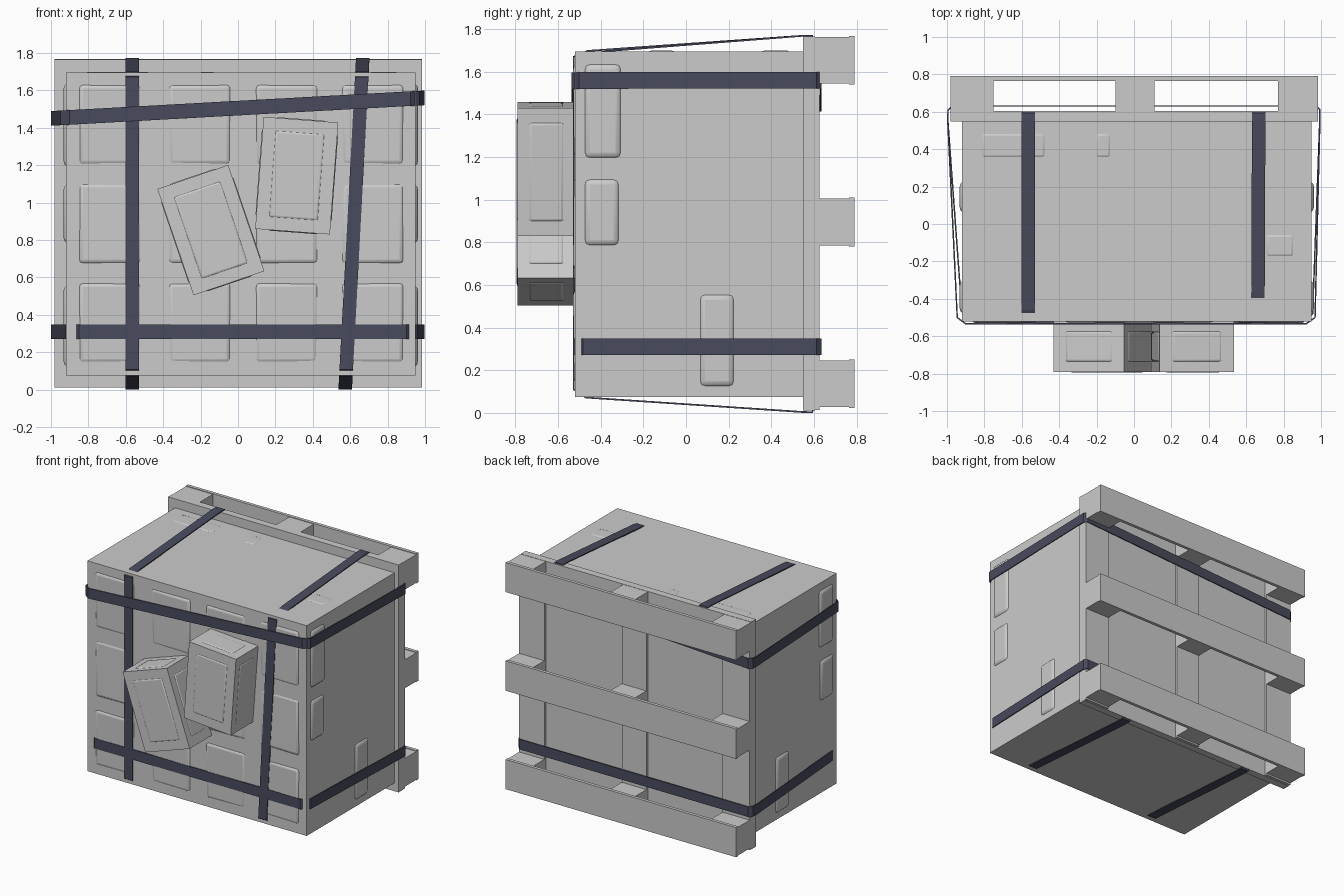
import bpy, math
from mathutils import Vector

if "Cube" in bpy.data.objects:
    bpy.data.objects.remove(bpy.data.objects["Cube"])

strap_mat = bpy.data.materials.new("strap_blue")
strap_mat.diffuse_color = (0.065, 0.07, 0.11, 1)
strap_mat.use_nodes = True
strap_mat.node_tree.nodes["Principled BSDF"].inputs["Base Color"].default_value = strap_mat.diffuse_color


def box(name, x, y, z, rot=(0, 0, 0), bevel=0):
    """Box from (min, max) ranges, turned about its centre by degrees."""
    bpy.ops.mesh.primitive_cube_add(
        size=1, location=[(a + b) / 2 for a, b in (x, y, z)],
        rotation=[math.radians(r) for r in rot])
    ob = bpy.context.object
    ob.name = name
    ob.scale = [b - a for a, b in (x, y, z)]
    bpy.ops.object.transform_apply(location=False, rotation=False, scale=True)
    if bevel:
        m = ob.modifiers.new("round", 'BEVEL')
        m.width, m.segments = bevel, 3
        bpy.ops.object.shade_smooth_by_angle(angle=math.radians(40))
    return ob


def strap(name, pts, axis, width=0.078):
    """Closed flat band through pts, its width running along axis."""
    half = Vector(axis) * width / 2
    verts = [Vector(p) + s * half for p in pts for s in (-1, 1)]
    n = len(pts)
    faces = [(2 * i, 2 * i + 1, 2 * ((i + 1) % n) + 1, 2 * ((i + 1) % n))
             for i in range(n)]
    me = bpy.data.meshes.new(name)
    me.from_pydata(verts, [], faces)
    me.materials.append(strap_mat)
    ob = bpy.data.objects.new(name, me)
    bpy.context.collection.objects.link(ob)
    m = ob.modifiers.new("thick", 'SOLIDIFY')
    m.thickness, m.offset = 0.008, 0


# wrapped load
box("load_block", (-0.92, 0.95), (-0.52, 0.56), (0.075, 1.695))

# rows of parcels pressing through the front of the wrap
for r, z in enumerate((0.14, 0.67, 1.20)):
    for c, x in enumerate((-0.855, -0.375, 0.09, 0.55)):
        box(f"front_parcel_{r}_{c}", (x, x + 0.34), (-0.526, -0.3), (z, z + 0.435),
            (0.6 * (-1) ** r, 0, 0.6 * (-1) ** c), 0.025)

# parcels pressing through the sides and top
for side, x in (("right", (0.7, 0.962)), ("left", (-0.932, -0.67))):
    box(side + "_parcel_top", x, (-0.48, -0.30), (1.19, 1.64), bevel=0.03)
    box(side + "_parcel_middle", x, (-0.48, -0.31), (0.78, 1.10), bevel=0.03)
    box(side + "_parcel_low", x, (0.06, 0.23), (0.12, 0.56), bevel=0.03)
for i, (x, y) in enumerate((((-0.82, -0.47), (0.35, 0.49)),
                            ((-0.21, -0.12), (0.35, 0.49)),
                            ((0.70, 0.86), (-0.18, -0.05)))):
    box(f"top_parcel_{i}", x, y, (1.5, 1.699), bevel=0.02)

# two loose cartons on the front, each with slightly raised panels
for name, cx, cz, tilt in (("carton_left", -0.145, 0.853, -18.8),
                           ("carton_right", 0.314, 1.144, 4.3)):
    for part, w, d, h, bev in (("", 0.40, 0.27, 0.60, 0),
                               ("_front_panel", 0.27, 0.278, 0.47, 0.015),
                               ("_side_panel", 0.408, 0.17, 0.47, 0.015),
                               ("_end_panel", 0.27, 0.17, 0.608, 0.015)):
        box(name + part, (cx - w / 2, cx + w / 2), (-0.655 - d / 2, -0.655 + d / 2),
            (cz - h / 2, cz + h / 2), (0, tilt, 0), bev)

# pallet standing on edge behind the load
columns = ((-0.98, -0.75), (-0.10, 0.11), (0.77, 0.985))
skids = ((0.022, 0.25), (0.78, 1.01), (1.54, 1.767))
box("pallet_deck", (-0.98, 0.985), (0.548, 0.605), (0.012, 1.764))
for i, x in enumerate(columns):
    box(f"pallet_crossboard_{i}", x, (0.605, 0.625), (0.014, 1.762))
    for j, z in enumerate(skids):
        box(f"pallet_block_{i}_{j}", x, (0.625, 0.765),
            (z[0] + 0.005, z[1] - 0.005))
for j, z in enumerate(skids):
    box(f"pallet_skid_{j}", (-0.98, 0.985), (0.765, 0.79), z)

# horizontal straps around the load and pallet deck
back = [(0.994, 0.57), (0.994, 0.61), (0.975, 0.631),
        (-0.97, 0.631), (-0.994, 0.61), (-0.996, 0.56)]
low = [(-0.92, -0.47), (-0.85, -0.526), (0.90, -0.526), (0.955, -0.48)] + back
high = [(-0.945, -0.50), (-0.90, -0.534), (0.92, -0.534), (0.968, -0.50)] + back
strap("strap_lower", [(x, y, 0.31) for x, y in low], (0, 0, 1))
strap("strap_upper", [(x, y, 1.505 + 0.055 * x) for x, y in high], (0, 0, 1))

# vertical straps, passing behind the deck boards
for name, x0, slope, ys in (("strap_left", -0.565, 0, -0.46),
                            ("strap_right", 0.573, 0.053, -0.36)):
    loop = [(-0.526, 0.11), (-0.526, 1.67), (ys, 1.697), (0.55, 1.768), (0.592, 1.768),
            (0.598, 1.75), (0.598, 0.02), (0.592, 0.004), (0.55, 0.004), (-0.47, 0.072)]
    strap(name, [(x0 + slope * z, y, z) for y, z in loop], (1, 0, 0), 0.072)
